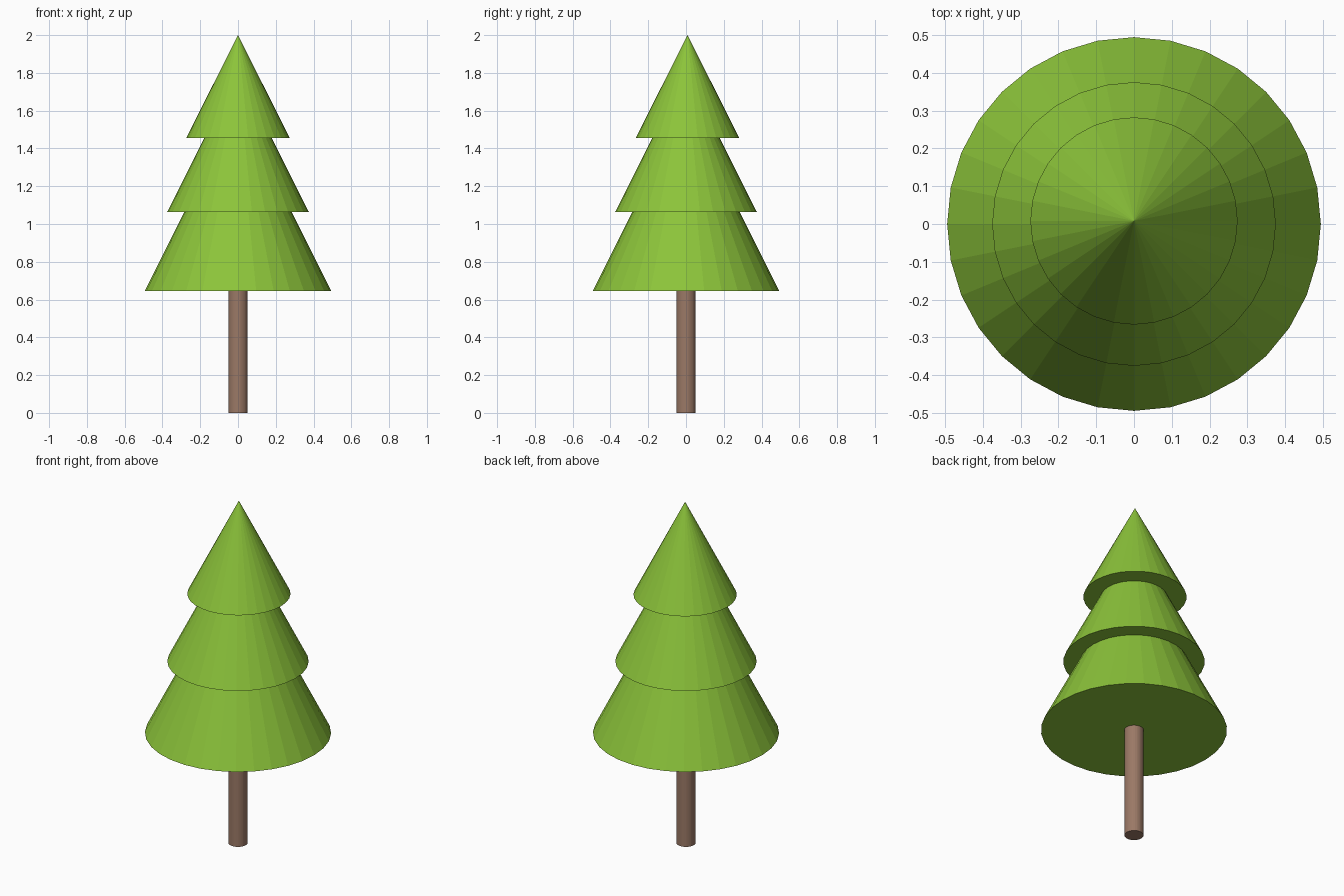
import bpy

if "Cube" in bpy.data.objects:
    bpy.data.objects.remove(bpy.data.objects["Cube"])


def material(name, srgb):
    mat = bpy.data.materials.new(name)
    linear = [((c / 255 + 0.055) / 1.055) ** 2.4 for c in srgb]
    mat.diffuse_color = (*linear, 1)
    mat.use_nodes = True
    mat.node_tree.nodes["Principled BSDF"].inputs["Base Color"].default_value = mat.diffuse_color
    return mat


def tapered(name, r_bottom, r_top, z_bottom, z_top, mat, y=0.0):
    """Flat-shaded 32-sided cone or cylinder standing between two heights."""
    bpy.ops.mesh.primitive_cone_add(
        vertices=32, radius1=r_bottom, radius2=r_top, depth=z_top - z_bottom,
        location=(0, y, (z_bottom + z_top) / 2))
    obj = bpy.context.object
    obj.name = name
    obj.data.materials.append(mat)
    return obj


green = material("leaf green", (140, 196, 58))
brown = material("bark brown", (155, 121, 102))

# Trunk, ending just inside the lowest tier
tapered("trunk", 0.051, 0.051, 0.0, 0.66, brown)

# Three overlapping foliage tiers; the top one sits slightly off centre
tapered("lower_foliage", 0.494, 0, 0.645, 1.63, green)
tapered("middle_foliage", 0.375, 0, 1.064, 1.81, green)
tapered("top_foliage", 0.274, 0, 1.456, 2.0, green, y=0.008)
